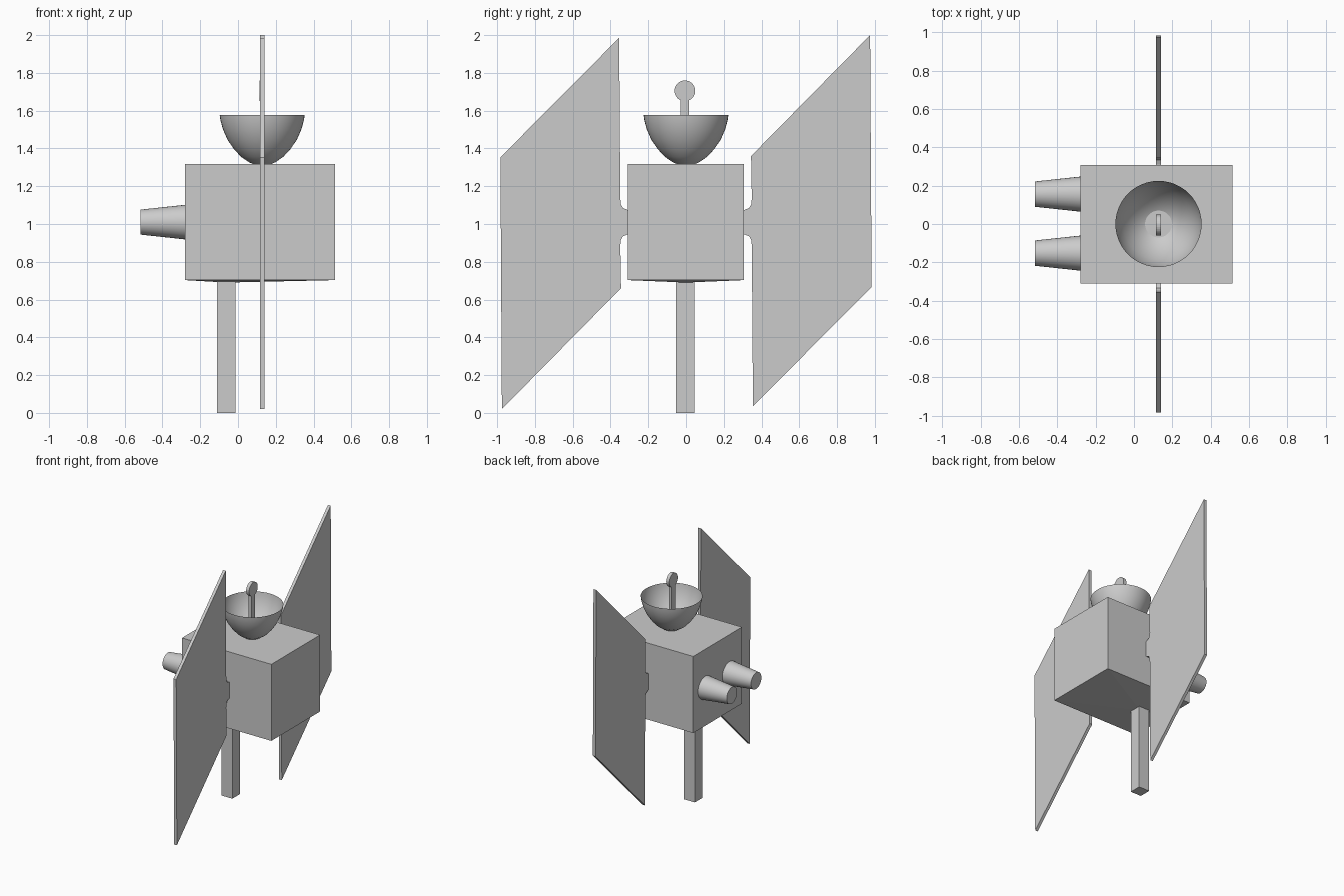
import bpy, bmesh, math
from mathutils import Matrix, Vector

cube = bpy.data.objects.get("Cube")
if cube:
    bpy.data.objects.remove(cube)

grey = bpy.data.materials.new("plain grey")
grey.use_nodes = True
grey.diffuse_color = (0.6, 0.6, 0.6, 1)
grey.node_tree.nodes["Principled BSDF"].inputs["Base Color"].default_value = (0.6, 0.6, 0.6, 1)

AXIS_X = 0.128    # plane shared by the panels, dish and feed
MID_Z = 1.01      # height of the panel and thruster axis


def finish(name, bm, smooth=False):
    bmesh.ops.recalc_face_normals(bm, faces=bm.faces)
    mesh = bpy.data.meshes.new(name)
    bm.to_mesh(mesh)
    bm.free()
    mesh.materials.append(grey)
    obj = bpy.data.objects.new(name, mesh)
    bpy.context.collection.objects.link(obj)
    if smooth:
        bpy.ops.object.select_all(action='DESELECT')
        obj.select_set(True)
        bpy.context.view_layer.objects.active = obj
        bpy.ops.object.shade_smooth_by_angle(angle=math.radians(40))
    return obj


def box_mesh(low, high):
    low, high = Vector(low), Vector(high)
    bm = bmesh.new()
    bmesh.ops.create_cube(bm, size=1, matrix=Matrix.Translation((low + high) / 2)
                          @ Matrix.Diagonal((*(high - low), 1)))
    return bm


def plate(name, outline, thickness):
    """Extrude a (y, z) outline along x, centred on the shared plane."""
    bm = bmesh.new()
    face = bm.faces.new([bm.verts.new((AXIS_X - thickness / 2, y, z)) for y, z in outline])
    new = bmesh.ops.extrude_face_region(bm, geom=[face])["geom"]
    bmesh.ops.translate(bm, vec=(thickness, 0, 0),
                        verts=[v for v in new if isinstance(v, bmesh.types.BMVert)])
    return finish(name, bm)


# Body, with a very shallow point on its underside
bm = box_mesh((-0.28, -0.31, 0.703), (0.513, 0.308, 1.317))
bottom = min(bm.faces, key=lambda f: f.calc_center_median().z)
tip = bmesh.ops.poke(bm, faces=[bottom])["verts"][0]
tip.co = (-0.06, 0, 0.69)
finish("body", bm)

# Leg
finish("leg", box_mesh((-0.11, -0.052, 0), (-0.014, 0.044, 0.72)))

# Side panels with filleted tabs; the second is a half turn of the first
fillet = [(0.349, 0.885), (0.346, 0.915), (0.335, 0.935), (0.31, 0.945)]
tab = fillet + [(0.29, 0.945), (0.29, 1.075)]
tab += [(y, 2 * MID_Z - z) for y, z in reversed(fillet)]
panel = [(0.345, 1.36), (0.975, 2.0), (0.983, 0.667), (0.355, 0.035)] + tab
plate("left_panel", panel, 0.024)
plate("right_panel", [(-y, 2 * MID_Z - z) for y, z in panel], 0.024)

# Open bowl dish with a flat floor
profile = [(0.03, 1.31), (0.07, 1.327), (0.112, 1.356), (0.15, 1.397),
           (0.184, 1.447), (0.208, 1.502), (0.221, 1.55), (0.225, 1.577)]
bm = bmesh.new()
verts = [bm.verts.new((AXIS_X + r, 0, z)) for r, z in profile]
edges = [bm.edges.new(pair) for pair in zip(verts, verts[1:])]
bmesh.ops.spin(bm, geom=verts + edges, cent=(AXIS_X, 0, 0), axis=(0, 0, 1),
               angle=math.tau, steps=48, use_duplicate=False)
bmesh.ops.remove_doubles(bm, verts=bm.verts, dist=0.0005)
bmesh.ops.create_circle(bm, cap_ends=True, segments=48, radius=0.07,
                        matrix=Matrix.Translation((AXIS_X, 0, 1.327)))
finish("dish", bm, smooth=True)

# Feed: flat stem and round head
stem = [(-0.03, 1.31), (0.016, 1.31), (0.016, 1.66), (-0.03, 1.66)]
plate("feed_stem", stem, 0.024)
head = [(-0.006 + 0.055 * math.cos(a), 1.705 + 0.055 * math.sin(a))
        for a in (math.tau * i / 32 for i in range(32))]
plate("feed_head", head, 0.026)

# Pair of tapered thrusters
for name, y in (("left_thruster", 0.156), ("right_thruster", -0.152)):
    bm = bmesh.new()
    bmesh.ops.create_cone(bm, cap_ends=True, segments=32, radius1=0.094, radius2=0.066,
                          depth=0.26, matrix=Matrix.Translation((-0.387, y, MID_Z))
                          @ Matrix.Rotation(-math.pi / 2, 4, 'Y'))
    finish(name, bm, smooth=True)
